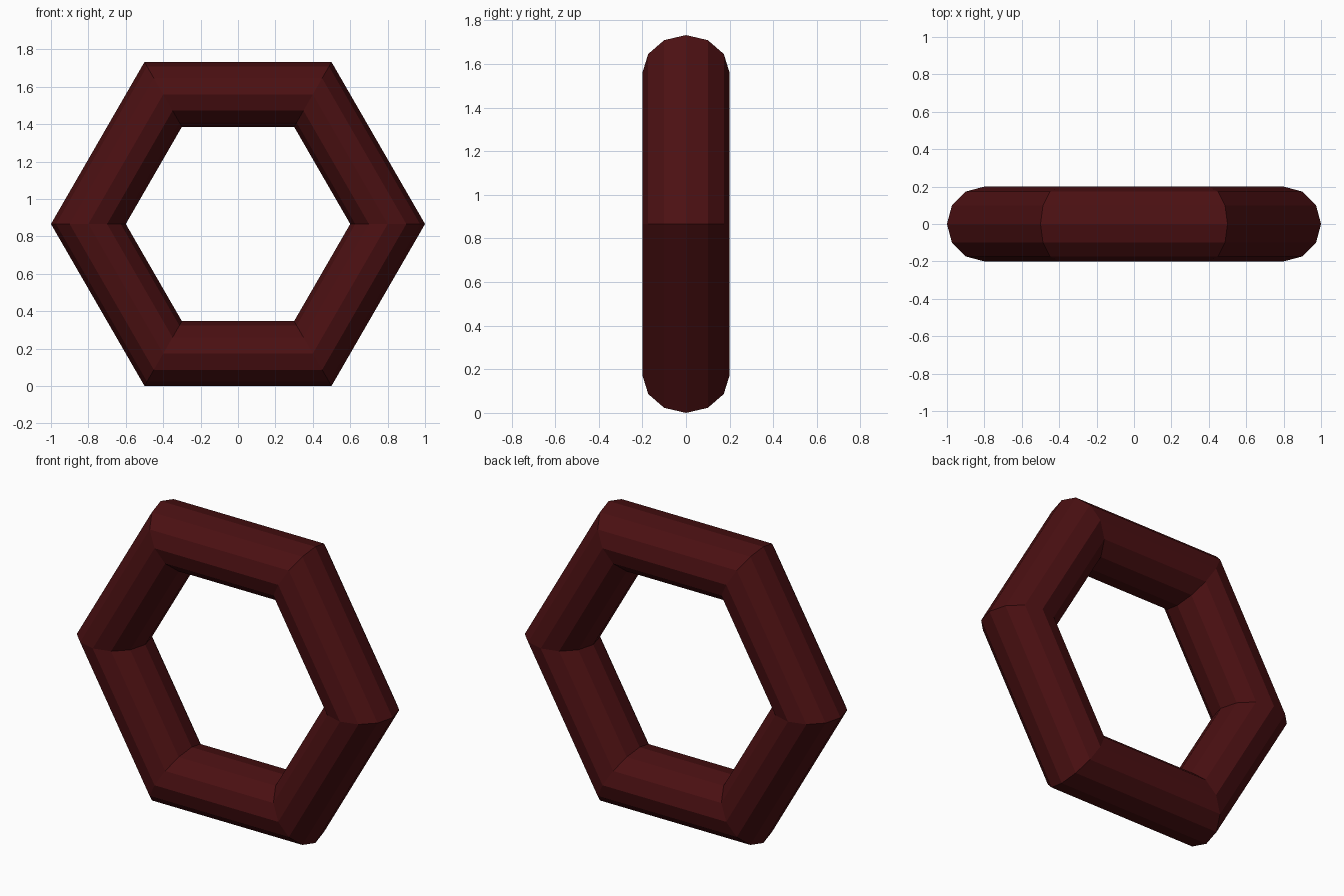
import bpy
import math

if "Cube" in bpy.data.objects:
    bpy.data.objects.remove(bpy.data.objects["Cube"])

# Dark red material
red = bpy.data.materials.new("dark red")
red.diffuse_color = (0.07, 0.005, 0.006, 1)
red.use_nodes = True
red.node_tree.nodes["Principled BSDF"].inputs["Base Color"].default_value = red.diffuse_color

# Hexagonal ring: six straight tubes with a twelve-sided section, standing upright
MAJOR, MINOR = 0.8, 0.2
bpy.ops.mesh.primitive_torus_add(
    major_segments=6, minor_segments=12,
    major_radius=MAJOR, minor_radius=MINOR,
    location=(0, 0, (MAJOR + MINOR) * math.sin(math.pi / 3)),
    rotation=(math.pi / 2, 0, 0))
ring = bpy.context.object
ring.name = "hexagonal_ring"
ring.data.materials.append(red)
bpy.ops.object.shade_flat()
